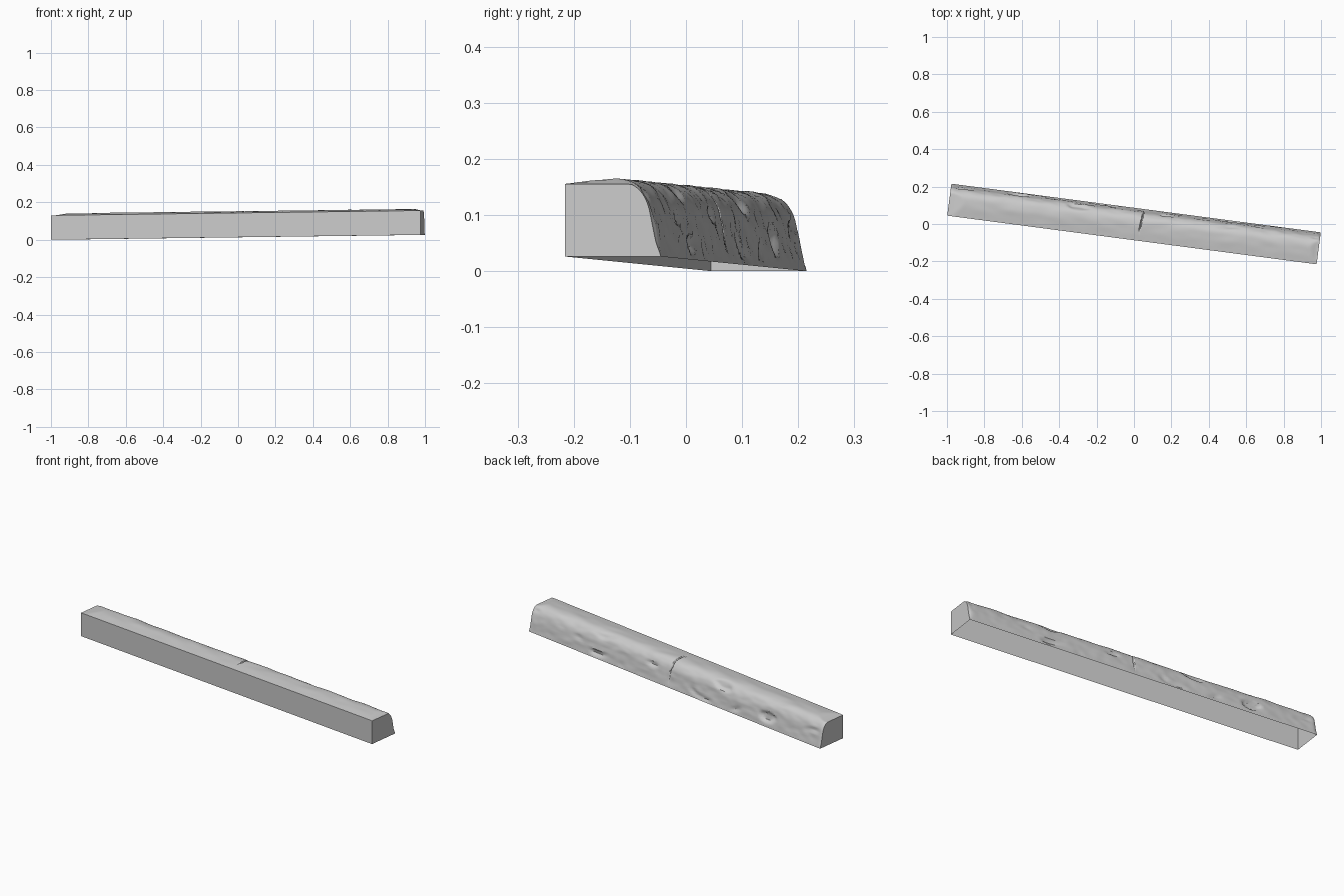
import bpy, bmesh, math
from mathutils import Vector, noise
from mathutils.geometry import interpolate_bezier

if "Cube" in bpy.data.objects:
    bpy.data.objects.remove(bpy.data.objects["Cube"], do_unlink=True)

LENGTH, WIDTH = 1.992, 0.172
ANGLE = math.radians(-7.5)
RISE = 0.026                      # lift of the +x end

stone = bpy.data.materials.new("grey stone")
stone.use_nodes = True
grey = (0.6, 0.6, 0.6, 1)
stone.diffuse_color = grey
stone.node_tree.nodes["Principled BSDF"].inputs["Base Color"].default_value = grey


def smooth(t):
    t = max(0.0, min(1.0, t))
    return t * t * (3 - 2 * t)


# Worn cross-section: (width, height) from front top edge over to back foot
def bezier(points, n):
    return interpolate_bezier(*[Vector((a, b, 0)) for a, b in points], n)


profile = (bezier([(0, .130), (.03, .134), (.06, .140), (.09, .139)], 10)[:-1]
           + bezier([(.09, .139), (.130, .138), (.150, .115), (.157, .075)], 14)[:-1]
           + bezier([(.157, .075), (.162, .05), (.168, .02), (WIDTH, 0)], 9))
normals = []
for i in range(len(profile)):
    d = profile[min(i + 1, len(profile) - 1)] - profile[max(i - 1, 0)]
    normals.append(Vector((-d.y, d.x, 0)).normalized())

# Stations along the stone, denser around the crack and the ends
half = LENGTH / 2
stations = {round(-half + LENGTH * i / 170, 4) for i in range(171)}
stations |= {round(0.015 + 0.002 * i, 4) for i in range(26)}
stations |= {round(s * (half - 0.003 * i), 4) for s in (-1, 1) for i in range(4)}
stations = sorted(stations)


def wear(u, k, p):
    """Distance the surface moves along its normal at one point."""
    f = k / (len(profile) - 1)
    mask = smooth(f / 0.3) * smooth((1 - f) / 0.12)
    back = smooth((f - 0.35) / 0.25)
    q = Vector((u * 9, p.x * 22, p.y * 22))
    d = 0.003 * noise.noise(q) + 0.0022 * noise.noise(q * 2.3) * back
    # chipped hollows on the back
    d -= 0.012 * back * smooth((noise.noise(q * 0.8 + Vector((7, 3, 1))) - 0.15) / 0.3)
    # crack across the top
    line = 0.034 + 0.10 * (p.x - 0.07) + 0.006 * noise.noise(Vector((p.x * 60, 2, 5)))
    gap = smooth(1 - abs(u - line) / 0.005)
    d -= 0.007 * gap * smooth((p.x - 0.03) / 0.03) * smooth((0.95 - f) / 0.3)
    return d * mask


def place(bm, u, w, z):
    y = w - WIDTH / 2
    c, s = math.cos(ANGLE), math.sin(ANGLE)
    return bm.verts.new((u * c - y * s, u * s + y * c, z + RISE * (u + half) / LENGTH))


# Worn kerb stone, hollow underneath
bm = bmesh.new()
rings = []
for u in stations:
    ring = [place(bm, u, 0, 0)]
    inset = 0.004 * (1 - smooth((half - abs(u)) / 0.014))
    fade = (half - abs(u)) / (0.07 if u > 0 else 0.13)
    ceiling = 0.129 + 0.016 * smooth(fade)
    for k, p in enumerate(profile):
        q = p + normals[k] * (wear(u, k, p) * smooth(fade * 2))
        f = k / (len(profile) - 1)
        q -= normals[k] * inset * smooth(f / 0.3) * smooth((1 - f) / 0.12)
        ring.append(place(bm, u, q.x, min(q.y, ceiling)))
    rings.append(ring)
for a, b in zip(rings, rings[1:]):
    for k in range(len(a) - 1):
        bm.faces.new((a[k], b[k], b[k + 1], a[k + 1]))
bm.faces.new(rings[0])
bm.faces.new(rings[-1][::-1])
bmesh.ops.recalc_face_normals(bm, faces=bm.faces)
# keep the shell facing outward
front = min(bm.faces, key=lambda f: f.calc_center_median().y)
if front.normal.y > 0:
    bmesh.ops.reverse_faces(bm, faces=bm.faces)
mesh = bpy.data.meshes.new("kerb_stone")
bm.to_mesh(mesh)
bm.free()
mesh.materials.append(stone)
kerb = bpy.data.objects.new("kerb_stone", mesh)
bpy.context.collection.objects.link(kerb)

bpy.ops.object.select_all(action='DESELECT')
kerb.select_set(True)
bpy.context.view_layer.objects.active = kerb
bpy.ops.object.shade_smooth_by_angle(angle=math.radians(35))
